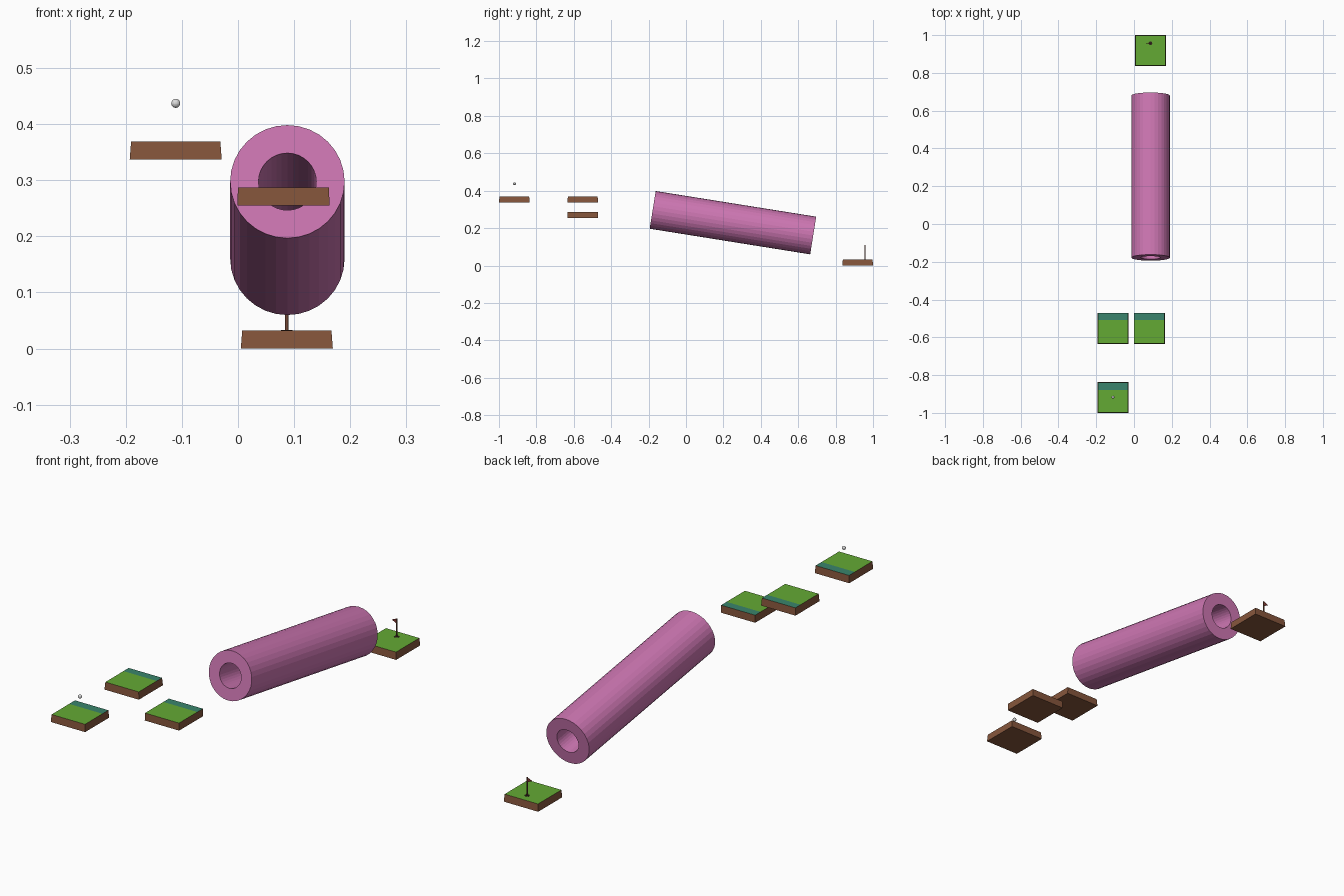
import bpy, bmesh, math
from mathutils import Matrix, Vector

if "Cube" in bpy.data.objects:
    bpy.data.objects.remove(bpy.data.objects["Cube"])


def mat(name, r, g, b):
    m = bpy.data.materials.new(name)
    m.diffuse_color = (r, g, b, 1)
    m.use_nodes = True
    m.node_tree.nodes["Principled BSDF"].inputs["Base Color"].default_value = m.diffuse_color
    return m


EARTH = mat("earth brown", 0.238, 0.093, 0.045)
GRASS = mat("grass green", 0.127, 0.402, 0.034)
TEAL = mat("teal edge", 0.041, 0.231, 0.150)
PINK = mat("pink", 0.61, 0.181, 0.445)
GREY = mat("ball grey", 0.72, 0.72, 0.72)
WOOD = mat("pole brown", 0.16, 0.06, 0.035)
RED = mat("flag red", 0.22, 0.035, 0.03)
DARK = mat("cup dark", 0.03, 0.015, 0.012)


def add(name, bm, mats):
    me = bpy.data.meshes.new(name)
    bm.to_mesh(me)
    bm.free()
    for m in mats:
        me.materials.append(m)
    ob = bpy.data.objects.new(name, me)
    bpy.context.collection.objects.link(ob)
    return ob


def platform(name, x, y, z, strip, taper=0.97, w=0.164, h=0.032):
    """Tapered turf tile with base centre x, y, z and a teal strip along its back edge."""
    bm = bmesh.new()
    bmesh.ops.create_cube(bm, size=1)
    for v in bm.verts:
        s = w * (taper if v.co.z > 0 else 1)
        v.co = Vector((v.co.x * s, v.co.y * s, (v.co.z + 0.5) * h))
    cut = w / 2 - strip
    if strip:
        bmesh.ops.bisect_plane(bm, geom=bm.verts[:] + bm.edges[:] + bm.faces[:],
                               plane_co=(0, cut, 0), plane_no=(0, 1, 0))
    bm.normal_update()
    for f in bm.faces:
        if f.normal.z > 0.9:
            back = strip and f.calc_center_median().y > cut
            f.material_index = 2 if back else 1
    ob = add(name, bm, [EARTH, GRASS, TEAL])
    ob.location = (x, y, z)


platform("start_platform", -0.111, -0.918, 0.337, 0.042)
platform("upper_platform", -0.111, -0.552, 0.337, 0.038)
platform("lower_platform", 0.081, -0.552, 0.255, 0.038, taper=0.99)
platform("goal_platform", 0.087, 0.918, 0.0, 0)

# Sloping hollow tube: four rings joined in a closed loop
N, L = 32, 0.869
bm = bmesh.new()
rings = []
for r, y in ((0.102, -L / 2), (0.102, L / 2), (0.0515, L / 2), (0.0515, -L / 2)):
    rings.append([bm.verts.new((r * math.cos(2 * math.pi * i / N), y,
                                r * math.sin(2 * math.pi * i / N))) for i in range(N)])
for k in range(4):
    a, b = rings[k], rings[(k + 1) % 4]
    for i in range(N):
        j = (i + 1) % N
        bm.faces.new((a[i], a[j], b[j], b[i]))
bmesh.ops.recalc_face_normals(bm, faces=bm.faces)
tube = add("tube", bm, [PINK])
tube.location = (0.088, 0.251, 0.229)
tube.rotation_euler.x = -math.radians(9.07)

# Ball floating above the start platform
bm = bmesh.new()
bmesh.ops.create_uvsphere(bm, u_segments=16, v_segments=10, radius=0.008)
add("ball", bm, [GREY]).location = (-0.111, -0.917, 0.437)


def cylinder(name, r, h, z, m):
    bm = bmesh.new()
    bmesh.ops.create_cone(bm, cap_ends=True, segments=12, radius1=r, radius2=r, depth=h,
                          matrix=Matrix.Translation((0.087, 0.957, z + h / 2)))
    add(name, bm, [m])


# Goal cup, pole and pennant pointing to -x
cylinder("goal_cup", 0.010, 0.001, 0.032, DARK)
cylinder("flag_pole", 0.0028, 0.078, 0.032, WOOD)
bm = bmesh.new()
tri = bm.faces.new([bm.verts.new(p) for p in
                    ((0.087, 0.956, 0.110), (0.087, 0.956, 0.089), (0.064, 0.956, 0.100))])
ext = bmesh.ops.extrude_face_region(bm, geom=[tri])
bmesh.ops.translate(bm, vec=(0, 0.002, 0),
                    verts=[g for g in ext["geom"] if isinstance(g, bmesh.types.BMVert)])
bmesh.ops.recalc_face_normals(bm, faces=bm.faces)
add("flag", bm, [RED])
